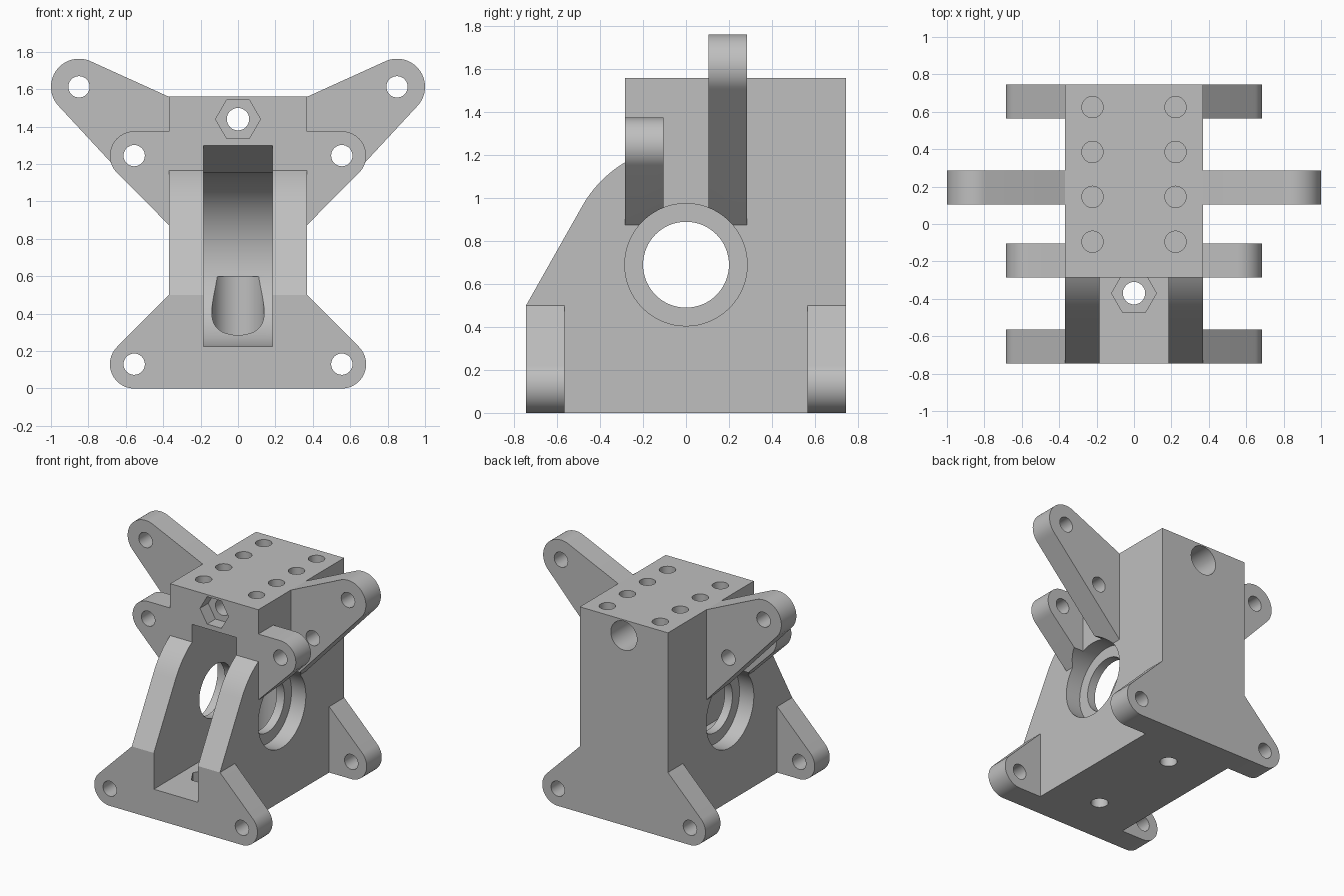
import bpy, bmesh
from math import sin, cos, radians, pi
from mathutils import Vector
from mathutils.geometry import convex_hull_2d

cube = bpy.data.objects.get("Cube")
if cube:
    bpy.data.objects.remove(cube, do_unlink=True)

grey = bpy.data.materials.new("plain_grey")
grey.use_nodes = True
grey.diffuse_color = (0.52, 0.52, 0.52, 1)
grey.node_tree.nodes["Principled BSDF"].inputs["Base Color"].default_value = (0.52, 0.52, 0.52, 1)

HALF, DEPTH, TOP = 0.37, 0.745, 1.56     # main block
FRONT = -0.285                           # front of the upper block
AXLE = (0, 0.69)                         # bearing centre in y, z


def arc(centre, r, a0, a1, n):
    return [(centre[0] + r * cos(radians(a0 + (a1 - a0) * i / n)),
             centre[1] + r * sin(radians(a0 + (a1 - a0) * i / n))) for i in range(n + 1)]


def circle(centre, r, n=64):
    return arc(centre, r, 0, 360, n)[:-1]


def prism(name, points, axis, start, end):
    """Extrude a flat outline along an axis."""
    place = {"x": lambda u, v, w: (w, u, v),
             "y": lambda u, v, w: (u, w, v),
             "z": lambda u, v, w: (u, v, w)}[axis]
    bm = bmesh.new()
    face = bm.faces.new([bm.verts.new(place(u, v, start)) for u, v in points])
    ext = bmesh.ops.extrude_face_region(bm, geom=[face])
    moved = [g for g in ext["geom"] if isinstance(g, bmesh.types.BMVert)]
    bmesh.ops.translate(bm, verts=moved, vec=Vector(place(0, 0, end - start)))
    bmesh.ops.recalc_face_normals(bm, faces=bm.faces[:])
    mesh = bpy.data.meshes.new(name)
    bm.to_mesh(mesh)
    bm.free()
    mesh.materials.append(grey)
    obj = bpy.data.objects.new(name, mesh)
    bpy.context.collection.objects.link(obj)
    return obj


def combine(target, tool, operation):
    tool.hide_render = True
    mod = target.modifiers.new("combine", "BOOLEAN")
    mod.object, mod.operation, mod.solver = tool, operation, "EXACT"
    bpy.context.view_layer.objects.active = target
    bpy.ops.object.modifier_apply(modifier=mod.name)
    bpy.data.objects.remove(tool, do_unlink=True)


def cut(points, axis, start, end):
    combine(housing, prism("cutter", points, axis, start, end), "DIFFERENCE")


def lug(side, centre, r, low, high, y0, y1):
    """Rounded ear tapering from the block to a screw boss."""
    pts = circle(centre, r) + [(HALF, high), (HALF, low)]
    hull = [pts[i] for i in convex_hull_2d([Vector(p) for p in pts])]
    k = hull.index((HALF, high))
    hull = hull[k:] + hull[:k]
    if hull[1] != (HALF, low):
        hull = [hull[0]] + hull[:0:-1]
    root = HALF - 0.07
    outline = [hull[0], (root, high), (root, low)] + hull[1:]
    ear = prism("ear", [(side * x, z) for x, z in outline], "y", y0, y1)
    combine(housing, ear, "UNION")


# Main block with sloping front arms
profile = [(-DEPTH, 0), (DEPTH, 0), (DEPTH, TOP), (FRONT, TOP)]
profile += arc(AXLE, 0.555, 120.9, 150, 12) + [(-DEPTH, 0.5)]
housing = prism("housing", profile, "x", -HALF, HALF)

# Mounting ears: feet, front upper pair, rear upper pair
LOW, MID, HIGH = (0.555, 0.13), (0.555, 1.245), (0.85, 1.613)
for s in (-1, 1):
    lug(s, LOW, 0.13, 0, 0.5, -DEPTH, -0.565)
    lug(s, LOW, 0.13, 0, 0.5, 0.565, DEPTH)
    lug(s, MID, 0.13, 0.875, 1.375, FRONT, -0.105)
    lug(s, HIGH, 0.15, 0.875, TOP, 0.105, 0.285)

# Central wheel slot, open at the front
slot = [(-1, 0.225)] + arc(AXLE, 0.465, -90, 90, 48) + [(FRONT, 1.3), (-1, 1.3)]
cut(slot, "x", -0.185, 0.185)

# Bearing bore, seats and ear screw holes
cut(circle(AXLE, 0.2), "x", -1.2, 1.2)
for s in (-1, 1):
    cut(circle(AXLE, 0.285), "x", s * 0.25, s * 1.2)
    for x, z in (LOW, MID, HIGH):
        cut(circle((s * x, z), 0.057, 32), "y", -1, 1)

# Upper cross hole with nut pocket and rear counterbore
cut(circle((0, 1.44), 0.06, 32), "y", -1, 1)
cut(circle((0, 1.44), 0.12, 6), "y", -1, FRONT + 0.1)
cut(circle((0, 1.44), 0.11), "y", 0.4, 1)

# Base screw holes, nut pocket and rear screw head well
for y in (-0.37, 0.37):
    cut(circle((0, y), 0.06, 32), "z", -0.2, 0.3)
cut(circle((0, -0.37), 0.12, 6), "z", 0.12, 0.4)
cut(circle((0, 0.37), 0.14), "z", 0.13, 0.6)

# Two rows of blind holes in the top
for s in (-1, 1):
    for i in range(4):
        cut(circle((s * 0.222, -0.095 + 0.24 * i), 0.057, 32), "z", 1.32, 1.7)

housing.data.materials.clear()
housing.data.materials.append(grey)
for p in housing.data.polygons:
    p.material_index = 0
bpy.ops.object.select_all(action="DESELECT")
housing.select_set(True)
bpy.context.view_layer.objects.active = housing
bpy.ops.object.shade_smooth_by_angle(angle=radians(20))
